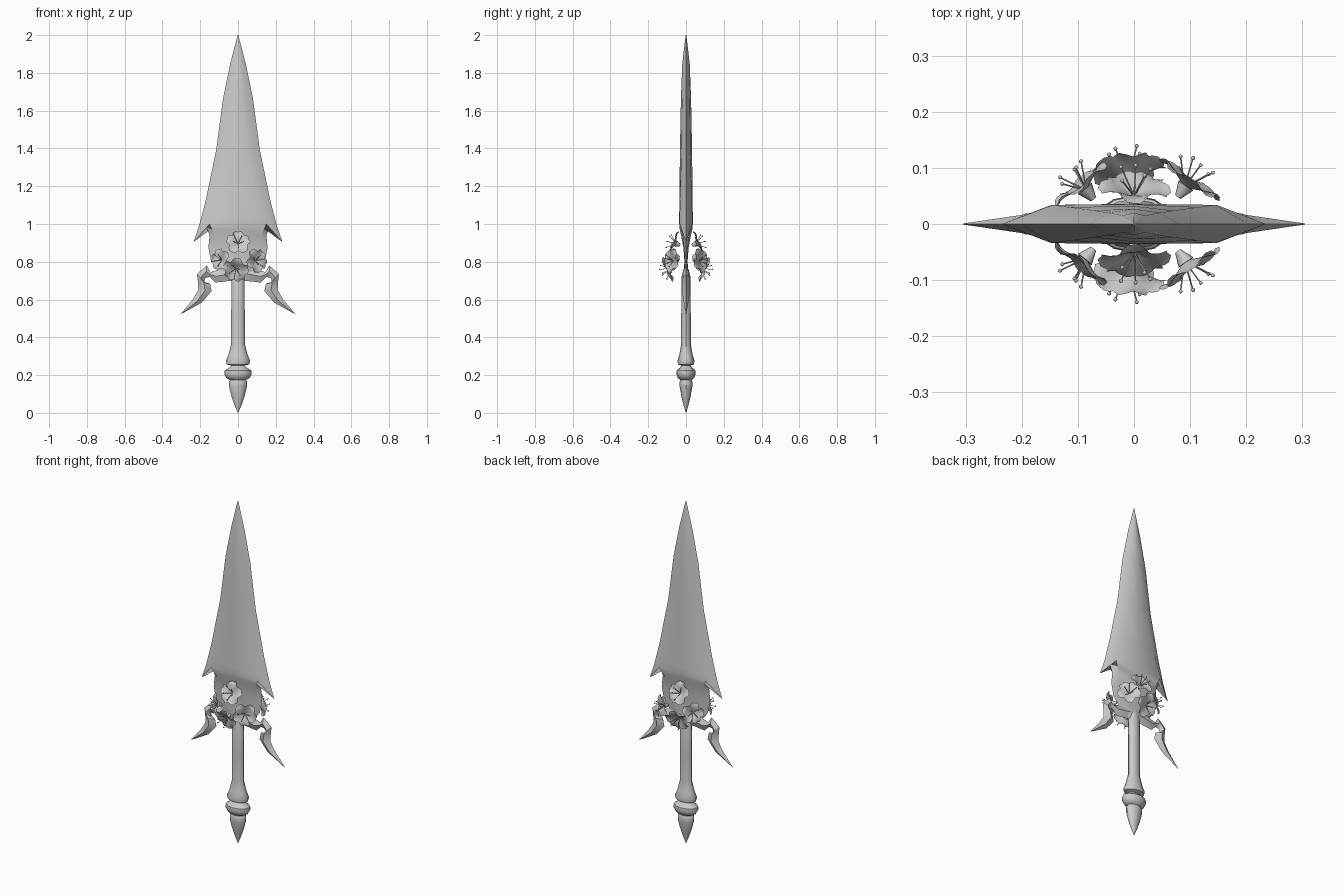
import bpy, bmesh, math
from mathutils import Vector, Matrix

cube = bpy.data.objects.get("Cube")
if cube:
    bpy.data.objects.remove(cube, do_unlink=True)

steel = bpy.data.materials.new("plain grey")
steel.use_nodes = True
GREY = (0.6, 0.6, 0.6, 1)
steel.diffuse_color = GREY
steel.node_tree.nodes["Principled BSDF"].inputs["Base Color"].default_value = GREY


def finish(name, bm, angle=35, fix=True):
    """Turn a bmesh into a smooth shaded object."""
    bmesh.ops.remove_doubles(bm, verts=bm.verts, dist=0.0002)
    if fix:
        bmesh.ops.recalc_face_normals(bm, faces=bm.faces)
    mesh = bpy.data.meshes.new(name)
    bm.to_mesh(mesh)
    bm.free()
    mesh.materials.append(steel)
    ob = bpy.data.objects.new(name, mesh)
    bpy.context.collection.objects.link(ob)
    bpy.ops.object.select_all(action='DESELECT')
    ob.select_set(True)
    bpy.context.view_layer.objects.active = ob
    bpy.ops.object.shade_smooth_by_angle(angle=math.radians(angle))
    return ob


def loft(bm, rings):
    """Skin a list of closed rings and cap both ends."""
    rows = [[bm.verts.new(p) for p in ring] for ring in rings]
    n = len(rows[0])
    for a, b in zip(rows, rows[1:]):
        for i in range(n):
            j = (i + 1) % n
            bm.faces.new((a[i], a[j], b[j], b[i]))
    bm.faces.new(rows[0])
    bm.faces.new(rows[-1])


# Blade: edge x, edge z, shoulder x, shoulder z, shoulder y, middle y
blade_rows = [
    (.002, 2.0, .001, 2.0, .001, .002),
    (.042, 1.845, .02, 1.845, .015, .02),
    (.08, 1.66, .045, 1.66, .02, .027),
    (.115, 1.395, .07, 1.395, .024, .032),
    (.17, 1.13, .115, 1.14, .03, .035),
    (.203, 1.0, .145, 1.04, .034, .036),
    (.235, .905, .15, 1.0, .033, .036),
    (.168, .985, .14, .975, .027, .034),
    (.15, .94, .12, .94, .018, .026),
    (.157, .875, .11, .875, .01, .014),
    (.142, .8, .09, .8, .006, .008),
    (.09, .74, .05, .74, .01, .014),
    (.03, .7, .02, .7, .01, .014),
]
rings = []
for xe, ze, xm, zm, ym, yc in blade_rows:
    rings.append([(xe, 0, ze), (xm, ym, zm), (0, yc, zm), (-xm, ym, zm),
                  (-xe, 0, ze), (-xm, -ym, zm), (0, -yc, zm), (xm, -ym, zm)])
bm = bmesh.new()
loft(bm, rings)
finish("blade", bm)

# Guard horns: outer x, z, inner x, z, half thickness
horn_rows = [
    (.03, .78, .03, .7, .012), (.115, .755, .12, .69, .014),
    (.145, .745, .15, .72, .014), (.166, .78, .17, .715, .015),
    (.195, .755, .178, .705, .016), (.217, .735, .176, .692, .018),
    (.212, .69, .148, .685, .02), (.21, .65, .14, .645, .02),
    (.24, .6, .19, .585, .014), (.305, .522, .303, .522, .001),
]
for side, name in ((1, "left_guard_horn"), (-1, "right_guard_horn")):
    bm = bmesh.new()
    loft(bm, [[(side * a, 0, b), (side * (a + c) / 2, t, (b + d) / 2),
               (side * c, 0, d), (side * (a + c) / 2, -t, (b + d) / 2)]
              for a, b, c, d, t in horn_rows])
    finish(name, bm)


def turned(name, profile, sides=12):
    """Oval turned part from (radius, height) pairs."""
    bm = bmesh.new()
    angles = [math.tau * i / sides for i in range(sides)]
    loft(bm, [[(r * math.cos(a), r * .7 * math.sin(a), z) for a in angles]
              for r, z in profile])
    finish(name, bm, 40)


turned("handle", [(.02, .76), (.034, .72), (.036, .52), (.036, .365), (.05, .31),
                  (.064, .277), (.06, .257), (.035, .25), (.035, .2)])
turned("pommel_ring", [(.035, .25), (.045, .24), (.07, .225), (.073, .205),
                       (.062, .185), (.04, .172)])
turned("pommel_point", [(.035, .185), (.048, .165), (.048, .14), (.034, .085),
                        (.018, .04), (.001, 0)])


def petal(bm, matrix, size):
    """Cupped petal with a notched tip, lying along local x and opening to z."""
    steps, half = 6, 2
    grid = []
    for i in range(steps + 1):
        u = i / steps
        width = .42 * size * (.12 + .95 * math.sin(math.pi * min(u * .8, .72)) ** 1.3)
        row = []
        for j in range(-half, half + 1):
            v = j / half
            tip = u * (1 - .16 * v * v * u - (.1 * u if j == 0 else 0))
            z = size * (.5 * u - .32 * u ** 3 + .14 * v * v * u)
            row.append(bm.verts.new(matrix @ Vector((tip * size, v * width, z))))
        grid.append(row)
    for a, b in zip(grid, grid[1:]):
        for j in range(2 * half):
            bm.faces.new((a[j], b[j], b[j + 1], a[j + 1]))


def stamen(bm, matrix, length):
    """Thin stalk with a small bead on its end, along local z."""
    bmesh.ops.create_cone(bm, segments=5, radius1=.0016, radius2=.0014, depth=length,
                          matrix=matrix @ Matrix.Translation((0, 0, length / 2)))
    bmesh.ops.create_icosphere(bm, subdivisions=1, radius=.004,
                               matrix=matrix @ Matrix.Translation((0, 0, length)))


def flower(name, centre, facing, size, spin):
    frame = (Matrix.Translation(centre)
             @ Vector(facing).to_track_quat('Z', 'Y').to_matrix().to_4x4())
    bm = bmesh.new()
    for k in range(5):
        turn = Matrix.Rotation(math.tau * k / 5 + spin, 4, 'Z')
        petal(bm, frame @ turn, size)
        between = Matrix.Rotation(math.tau * (k + .5) / 5 + spin, 4, 'Z')
        lean = Matrix.Rotation(.75 if k % 2 else .5, 4, 'Y')
        stamen(bm, frame @ between @ lean, size * .85)
    # Cup behind the petals
    bmesh.ops.create_cone(bm, segments=8, radius1=.006, radius2=.016, depth=.025,
                          cap_ends=True, matrix=frame @ Matrix.Translation((0, 0, -.008)))
    ob = finish(name, bm, 50, False)
    # Matching flower on the other face
    mirror = ob.modifiers.new("both faces", 'MIRROR')
    mirror.use_axis = (False, True, False)
    mirror.mirror_object = None
    mirror.use_mirror_merge = False


flower("top_flower", (0, -.05, .895), (.05, -.8, .35), .068, .3)
flower("left_flower", (.09, -.065, .805), (.55, -.8, .05), .068, .9)
flower("lower_flower", (-.01, -.08, .765), (-.1, -.85, -.4), .072, .1)
flower("right_flower", (-.085, -.06, .81), (-.6, -.75, .1), .062, .5)
